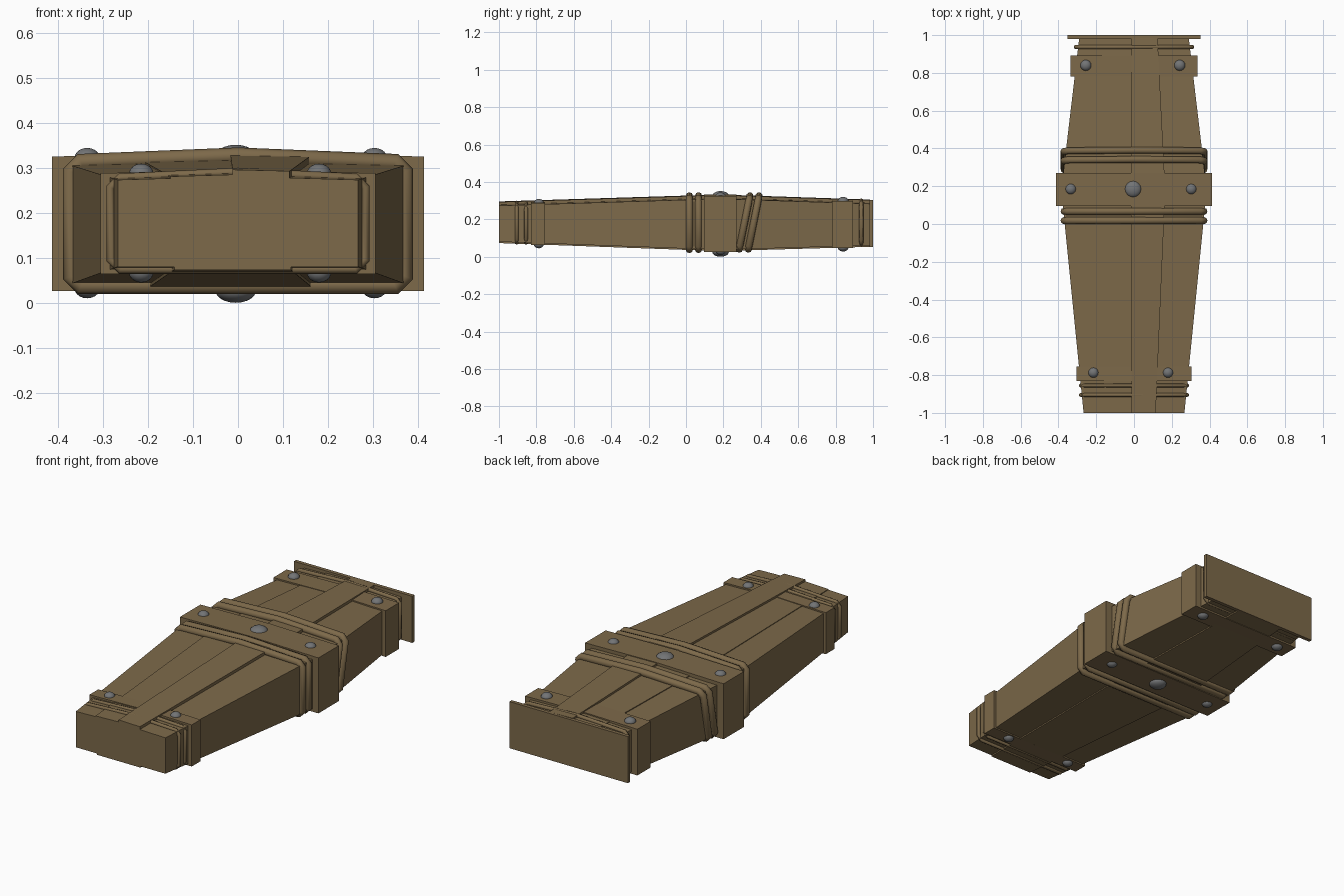
import bpy
import bmesh
import math

cube = bpy.data.objects.get("Cube")
if cube:
    bpy.data.objects.remove(cube, do_unlink=True)


def make_material(name, color):
    mat = bpy.data.materials.new(name)
    mat.use_nodes = True
    mat.diffuse_color = (*color, 1)
    mat.node_tree.nodes["Principled BSDF"].inputs["Base Color"].default_value = (*color, 1)
    return mat


WOOD = make_material("aged brown wood", (0.205, 0.142, 0.068))
METAL = make_material("grey iron", (0.17, 0.175, 0.18))

# Coffin outline: y, half width, bottom, shoulder height
STATIONS = [(-1, 0.267, 0.08, 0.273), (0.18, 0.385, 0.037, 0.31), (0.985, 0.29, 0.06, 0.283)]
CROWN = 0.008


def outline(y):
    """Half width, bottom and shoulder height of the body at y."""
    a, b = STATIONS[:2] if y <= STATIONS[1][0] else STATIONS[1:]
    t = (y - a[0]) / (b[0] - a[0])
    return [p + (q - p) * t for p, q in zip(a[1:], b[1:])]


def loft(name, rings, mat=WOOD):
    """Solid through equal-length rings of points, capped at both ends."""
    bm = bmesh.new()
    loops = [[bm.verts.new(p) for p in ring] for ring in rings]
    n = len(loops[0])
    for a, b in zip(loops, loops[1:]):
        for i in range(n):
            j = (i + 1) % n
            bm.faces.new((a[i], a[j], b[j], b[i]))
    bm.faces.new(loops[0])
    bm.faces.new(loops[-1])
    bmesh.ops.recalc_face_normals(bm, faces=bm.faces)
    mesh = bpy.data.meshes.new(name)
    bm.to_mesh(mesh)
    bm.free()
    mesh.materials.append(mat)
    obj = bpy.data.objects.new(name, mesh)
    bpy.context.collection.objects.link(obj)
    return obj


def gable(y, hw, bottom, shoulder, crown):
    return [(-hw, y, bottom), (hw, y, bottom), (hw, y, shoulder),
            (0, y, shoulder + crown), (-hw, y, shoulder)]


def strap(name, y0, y1, hw, bottom, shoulder, crown):
    loft(name, [gable(y, hw, bottom, shoulder, crown) for y in (y0, y1)])


def plank(name, left, right, lift, top=True):
    """Raised board; its edges are fractions of the half width."""
    rings = []
    for y, hw, bottom, shoulder in STATIONS:
        surface = (lambda x: shoulder + CROWN * (1 - abs(x) / hw)) if top else (lambda x: bottom)
        sign = 1 if top else -1
        xs = (left * hw, right * hw)
        outer = [(x, y, surface(x) + sign * lift) for x in xs]
        inner = [(x, y, surface(x) - sign * 0.02) for x in reversed(xs)]
        rings.append(outer + inner)
    loft(name, rings)


def band(name, y, hw, bottom, shoulder, peak, radius, lean=0.0):
    """Rounded cord wrapped around the body, leaning back with height."""
    c = 0.022
    w, lo, sh, pk = hw - radius, bottom + radius, shoulder - radius, peak - radius
    half = [(w - c, lo), (w, lo + c), (w, sh - c), (w - c, sh)]
    path = half + [(0, pk)] + [(-x, z) for x, z in reversed(half)]
    mid = (bottom + peak) / 2
    curve = bpy.data.curves.new(name, 'CURVE')
    curve.dimensions = '3D'
    curve.bevel_depth = radius
    curve.bevel_resolution = 2
    spline = curve.splines.new('POLY')
    spline.points.add(len(path) - 1)
    for point, (x, z) in zip(spline.points, path):
        point.co = (x, y + lean * (z - mid), z, 1)
    spline.use_cyclic_u = True
    curve.materials.append(WOOD)
    obj = bpy.data.objects.new(name, curve)
    bpy.context.collection.objects.link(obj)
    bpy.ops.object.select_all(action='DESELECT')
    obj.select_set(True)
    bpy.context.view_layer.objects.active = obj
    bpy.ops.object.convert(target='MESH')
    bpy.ops.object.shade_smooth_by_angle(angle=math.radians(50))


def stud(name, x, y, z, radius, height):
    bpy.ops.mesh.primitive_uv_sphere_add(segments=16, ring_count=10, radius=1, location=(x, y, z))
    obj = bpy.context.object
    obj.name = name
    obj.scale = (radius, radius, height)
    obj.data.materials.append(METAL)
    bpy.ops.object.shade_smooth()


# Tapered body and its boards
loft("coffin_body", [gable(y, hw, b, s, CROWN) for y, hw, b, s in STATIONS])
plank("lid_plank_middle", -0.045, 0.43, 0.015)
plank("lid_plank_left", -0.56, -0.045, 0.004)
plank("bottom_plank_middle", -0.53, 0.44, 0.007, top=False)

# Flat straps and the end board
strap("front_strap", -0.83, -0.755, 0.305, 0.064, 0.288, 0.007)
strap("middle_strap", 0.095, 0.27, 0.413, 0.026, 0.325, 0.008)
strap("back_strap", 0.78, 0.893, 0.335, 0.048, 0.297, 0.007)
strap("back_end_board", 0.98, 1.0, 0.353, 0.052, 0.303, 0.0)

# Rounded bands
for i, y in enumerate((0.018, 0.067)):
    band(f"middle_front_band_{i + 1}", y, 0.39, 0.018, 0.332, 0.345, 0.019)
for i, y in enumerate((0.313, 0.362)):
    band(f"middle_back_band_{i + 1}", y, 0.39, 0.02, 0.332, 0.345, 0.019, lean=0.2)
for i, y in enumerate((-0.905, -0.855)):
    band(f"front_band_{i + 1}", y, 0.293, 0.064, 0.288, 0.3, 0.01)
band("back_band", 0.937, 0.32, 0.055, 0.3, 0.312, 0.011)

# Studs: x, y, top z, bottom z, radius
STUDS = [(-0.215, -0.787, 0.287, 0.067, 0.027), (0.18, -0.787, 0.287, 0.067, 0.027),
         (-0.335, 0.185, 0.322, 0.032, 0.028), (0.303, 0.185, 0.322, 0.032, 0.028),
         (-0.255, 0.84, 0.298, 0.05, 0.029), (0.242, 0.84, 0.298, 0.05, 0.029),
         (-0.005, 0.185, 0.326, 0.025, 0.044)]
for i, (x, y, top, bottom, r) in enumerate(STUDS):
    tall = 0.025 if r > 0.04 else 0.022
    stud(f"lid_stud_{i + 1}", x, y, top, r, tall)
    stud(f"bottom_stud_{i + 1}", x, y, bottom, r, tall)
